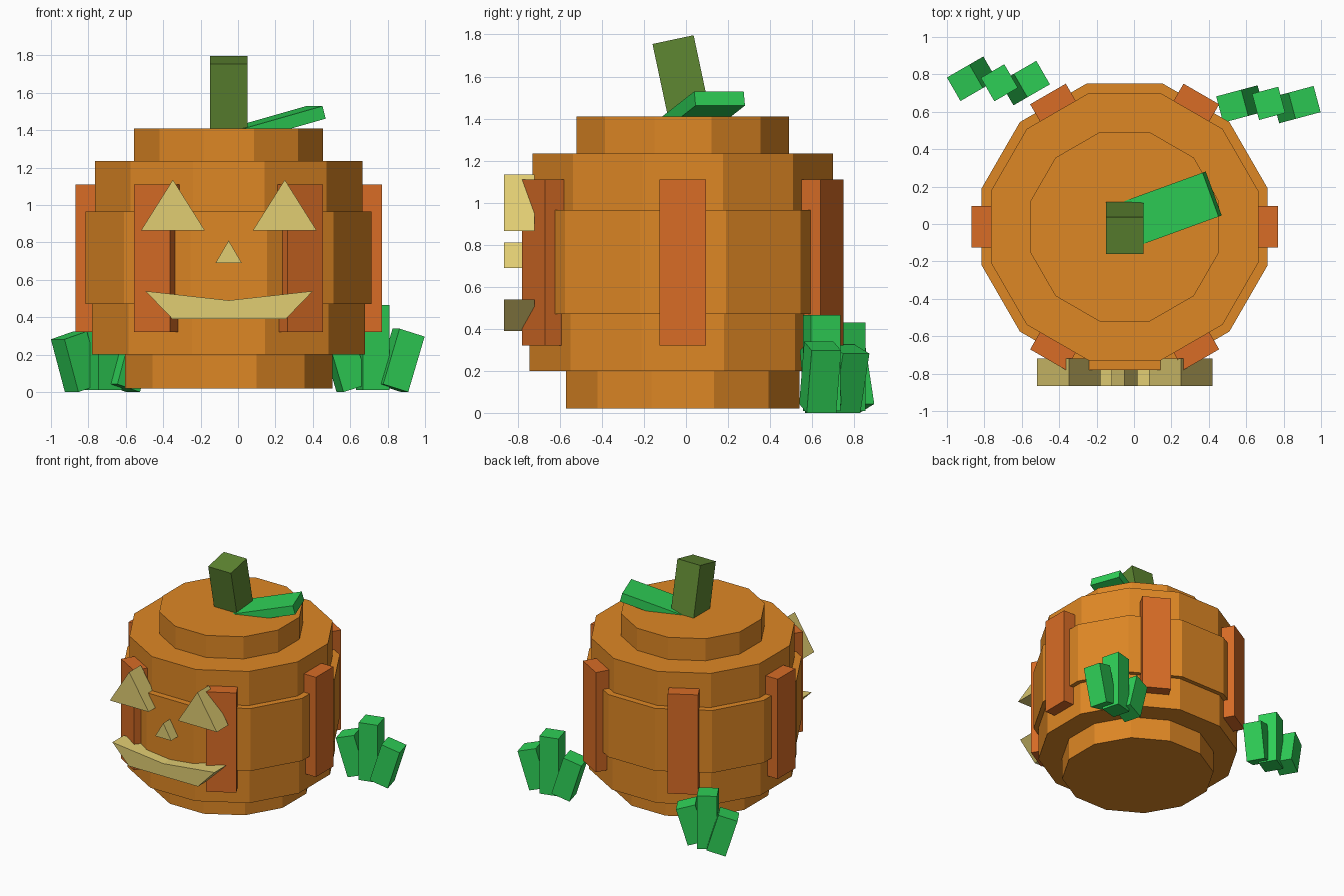
import bpy
from math import radians, cos, sin, pi
from mathutils import Matrix, Vector

old = bpy.data.objects.get("Cube")
if old:
    bpy.data.objects.remove(old, do_unlink=True)


def material(name, rgb):
    m = bpy.data.materials.new(name)
    m.use_nodes = True
    m.diffuse_color = (*rgb, 1)
    m.node_tree.nodes["Principled BSDF"].inputs["Base Color"].default_value = (*rgb, 1)
    return m


ORANGE = material("pumpkin orange", (0.73, 0.242, 0.018))
RUST = material("rib rust", (0.686, 0.15, 0.019))
GREEN = material("leaf green", (0.027, 0.62, 0.093))
OLIVE = material("stem olive", (0.114, 0.242, 0.032))
CREAM = material("face cream", (0.75, 0.61, 0.17))

CENTRE = Vector((-0.05, -0.015, 0))


def prism(name, outline, depth, matrix, mat):
    """Extrude a 2D outline along local z, centred, then place it."""
    n = len(outline)
    verts = [(x, y, s * depth / 2) for s in (-1, 1) for x, y in outline]
    faces = [tuple(reversed(range(n))), tuple(range(n, 2 * n))]
    faces += [(i, (i + 1) % n, (i + 1) % n + n, i + n) for i in range(n)]
    mesh = bpy.data.meshes.new(name)
    mesh.from_pydata(verts, [], faces)
    mesh.materials.append(mat)
    ob = bpy.data.objects.new(name, mesh)
    ob.matrix_world = matrix
    bpy.context.collection.objects.link(ob)
    return ob


def box(name, size, centre, mat, spin=0, pitch=0, roll=0):
    x, y, z = size
    outline = [(-x / 2, -y / 2), (x / 2, -y / 2), (x / 2, y / 2), (-x / 2, y / 2)]
    turn = (Matrix.Rotation(radians(spin), 4, 'Z') @ Matrix.Rotation(radians(pitch), 4, 'Y')
            @ Matrix.Rotation(radians(roll), 4, 'X'))
    return prism(name, outline, z, Matrix.Translation(centre) @ turn, mat)


# Stacked twelve-sided body: apothem, bottom, top
layers = [("bottom", 0.555, 0.02, 0.20), ("lower", 0.73, 0.20, 0.47),
          ("middle", 0.765, 0.47, 0.965), ("upper", 0.715, 0.965, 1.235),
          ("top", 0.505, 1.235, 1.41)]
for name, apothem, z0, z1 in layers:
    r = apothem / cos(pi / 12)
    ring = [(r * cos((i + 0.5) * pi / 6), r * sin((i + 0.5) * pi / 6)) for i in range(12)]
    prism("body_" + name, ring, z1 - z0,
          Matrix.Translation(CENTRE + Vector((0, 0, (z0 + z1) / 2))), ORANGE)

# Six ribs around the body
for i in range(6):
    a = i * pi / 3
    box(f"rib_{i + 1}", (0.22, 0.22, 0.79),
        CENTRE + Vector((0.71 * cos(a), 0.71 * sin(a), 0.715)), RUST, spin=60 * i)

# Stem and its leaf
box("stem", (0.2, 0.2, 0.4), (-0.05, -0.02, 1.58), OLIVE, roll=12)
box("stem_leaf", (0.46, 0.25, 0.07), (0.209, 0.084, 1.436), GREEN, spin=20, pitch=-15)

# Carved face as raised prisms facing the front
FACE = Matrix.Translation((0, -0.7925, 0)) @ Matrix.Rotation(pi / 2, 4, 'X')
FACE_DEPTH = 0.145


def triangle(name, x, half, z0, z1):
    prism(name, [(x - half, z0), (x + half, z0), (x, z1)], FACE_DEPTH, FACE, CREAM)


triangle("right_eye", -0.348, 0.17, 0.865, 1.135)
triangle("left_eye", 0.25, 0.17, 0.865, 1.135)
triangle("nose", -0.05, 0.07, 0.69, 0.81)
prism("mouth", [(-0.35, 0.39), (0.255, 0.39), (0.40, 0.54), (-0.05, 0.49), (-0.495, 0.54)],
      FACE_DEPTH, FACE, CREAM)


# Leafy clumps: an upright blade between two that lean outward
def clump(name, spin, blades, centre, tall, short):
    w, lean = 0.145, 17
    box(name + "_middle_blade", (w, w, tall), (*centre, tall / 2 + 0.01), GREEN, spin)
    s, c = sin(radians(lean)), cos(radians(lean))
    along = Vector((cos(radians(spin)), sin(radians(spin)), 0))
    for side, (x, y) in zip((-1, 1), blades):
        pos = Vector((x, y, short / 2 * c + w / 2 * s)) - along * (side * s * short / 2)
        part = "_inner_blade" if abs(x) < abs(centre[0]) else "_outer_blade"
        box(name + part, (w, w, short), pos, GREEN, spin, side * lean)


clump("left_clump", 15, [(0.525, 0.63), (0.912, 0.65)], (0.72, 0.645), 0.455, 0.31)
clump("right_clump", 30, [(-0.904, 0.755), (-0.546, 0.775)], (-0.72, 0.755), 0.42, 0.295)
